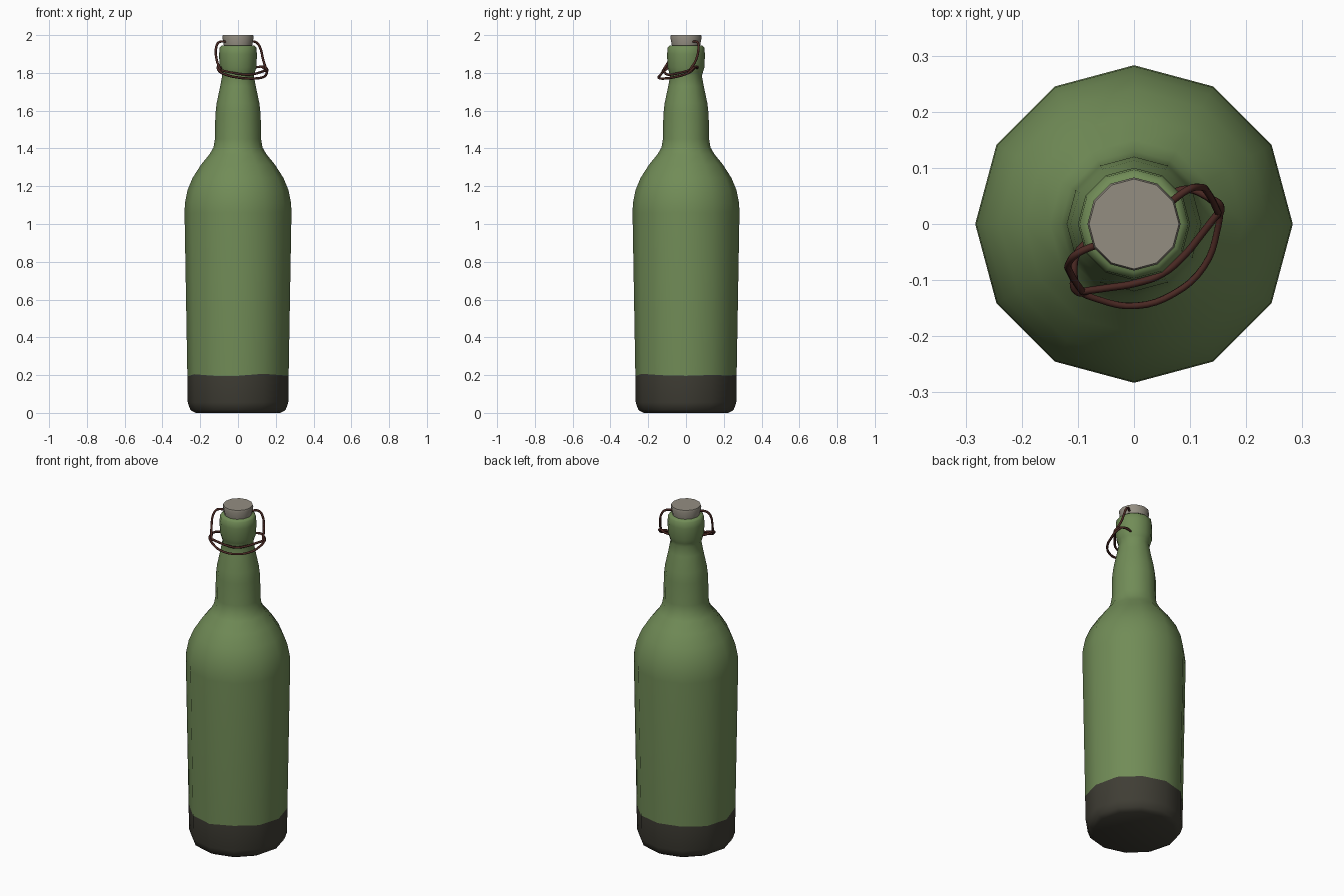
import bpy, bmesh, math, random
from mathutils import Vector

if "Cube" in bpy.data.objects:
    bpy.data.objects.remove(bpy.data.objects["Cube"])

random.seed(3)
SIDES = 12

def material(name, rgb):
    m = bpy.data.materials.new(name)
    m.diffuse_color = (*rgb, 1)
    m.use_nodes = True
    m.node_tree.nodes["Principled BSDF"].inputs["Base Color"].default_value = m.diffuse_color
    return m

green = material("bottle green", (0.165, 0.262, 0.095))
dark = material("dark base", (0.050, 0.047, 0.035))
cork_grey = material("cork grey", (0.295, 0.270, 0.222))
rust = material("rusty wire", (0.070, 0.022, 0.017))

def lathe(name, profile, mats, rule=None, wavy=None, angle=50):
    """Spin (radius, height) pairs around z, with closed ends."""
    bm = bmesh.new()
    rings = []
    for r, z in profile:
        ring = []
        for i in range(SIDES):
            a = math.tau * i / SIDES
            dz = random.uniform(-0.007, 0.007) if z == wavy else 0
            ring.append(bm.verts.new((r * math.cos(a), r * math.sin(a), z + dz)))
        rings.append(ring)
    for lo, hi in zip(rings, rings[1:]):
        for i in range(SIDES):
            j = (i + 1) % SIDES
            bm.faces.new((lo[i], lo[j], hi[j], hi[i]))
    bm.faces.new(rings[0][::-1])
    bm.faces.new(rings[-1])
    for f in bm.faces:
        f.material_index = rule(f.calc_center_median().z) if rule else 0
    me = bpy.data.meshes.new(name)
    bm.to_mesh(me)
    bm.free()
    for m in mats:
        me.materials.append(m)
    ob = bpy.data.objects.new(name, me)
    bpy.context.collection.objects.link(ob)
    bpy.ops.object.select_all(action='DESELECT')
    ob.select_set(True)
    bpy.context.view_layer.objects.active = ob
    bpy.ops.object.shade_smooth_by_angle(angle=math.radians(angle))
    return ob

# Glass bottle, dark dipped base below 0.2
lathe("bottle", [
    (0.225, 0.0), (0.252, 0.015), (0.266, 0.055), (0.268, 0.2), (0.283, 1.06),
    (0.281, 1.11), (0.267, 1.18), (0.240, 1.245), (0.195, 1.315),
    (0.150, 1.37), (0.130, 1.405), (0.122, 1.45), (0.120, 1.58), (0.113, 1.64),
    (0.094, 1.73), (0.084, 1.785), (0.090, 1.805), (0.098, 1.83),
    (0.100, 1.90), (0.097, 1.935), (0.086, 1.945)],
    [green, dark], rule=lambda z: 1 if z < 0.2 else 0, wavy=0.2)

# Stopper
lathe("stopper", [(0.072, 1.92), (0.075, 1.945), (0.083, 1.99), (0.080, 2.0)],
      [cork_grey])

# Swing-top wires, in a frame turned 30 degrees: u sideways, f forward
U = Vector((math.cos(math.pi / 6), math.sin(math.pi / 6), 0))
F = Vector((0.5, -math.cos(math.pi / 6), 0))

def wire(name, pts):
    cu = bpy.data.curves.new(name, 'CURVE')
    cu.dimensions = '3D'
    cu.bevel_depth = 0.0065
    cu.bevel_resolution = 1
    cu.resolution_u = 4
    cu.use_fill_caps = True
    sp = cu.splines.new('BEZIER')
    sp.bezier_points.add(len(pts) - 1)
    for bp, (u, f, z) in zip(sp.bezier_points, pts):
        bp.co = U * u + F * f + Vector((0, 0, z))
        bp.handle_left_type = bp.handle_right_type = 'AUTO'
    cu.materials.append(rust)
    ob = bpy.data.objects.new(name, cu)
    bpy.context.collection.objects.link(ob)

def mirrored(half):
    """Continue a half path, ending at u = 0, to the other side."""
    return half + [(-u, f, z) for u, f, z in half[-2::-1]]

for side, s in (("left", -1), ("right", 1)):
    # Bail arm from the stopper down to the lever
    wire(side + "_bail", [(s * u, f, z) for u, f, z in [
        (0.070, 0.0, 1.965), (0.112, -0.005, 1.963), (0.132, 0.0, 1.94),
        (0.142, 0.02, 1.87), (0.140, 0.058, 1.815)]])
    # Pivot stub from the neck, hooked round the lever
    wire(side + "_pivot", [(s * u, f, z) for u, f, z in [
        (0.085, -0.015, 1.825), (0.115, -0.005, 1.83), (0.138, 0.025, 1.832),
        (0.150, 0.050, 1.818), (0.138, 0.064, 1.802)]])

# Outer lever loop and the inner loop in front of the neck
wire("lever_loop", mirrored([(0.138, 0.025, 1.83), (0.145, 0.05, 1.81), (0.122, 0.085, 1.79),
                             (0.070, 0.128, 1.775), (0.0, 0.143, 1.77)]))
wire("neck_loop", mirrored([(0.140, 0.058, 1.815), (0.100, 0.074, 1.805),
                            (0.050, 0.093, 1.795), (0.0, 0.102, 1.79)]))
